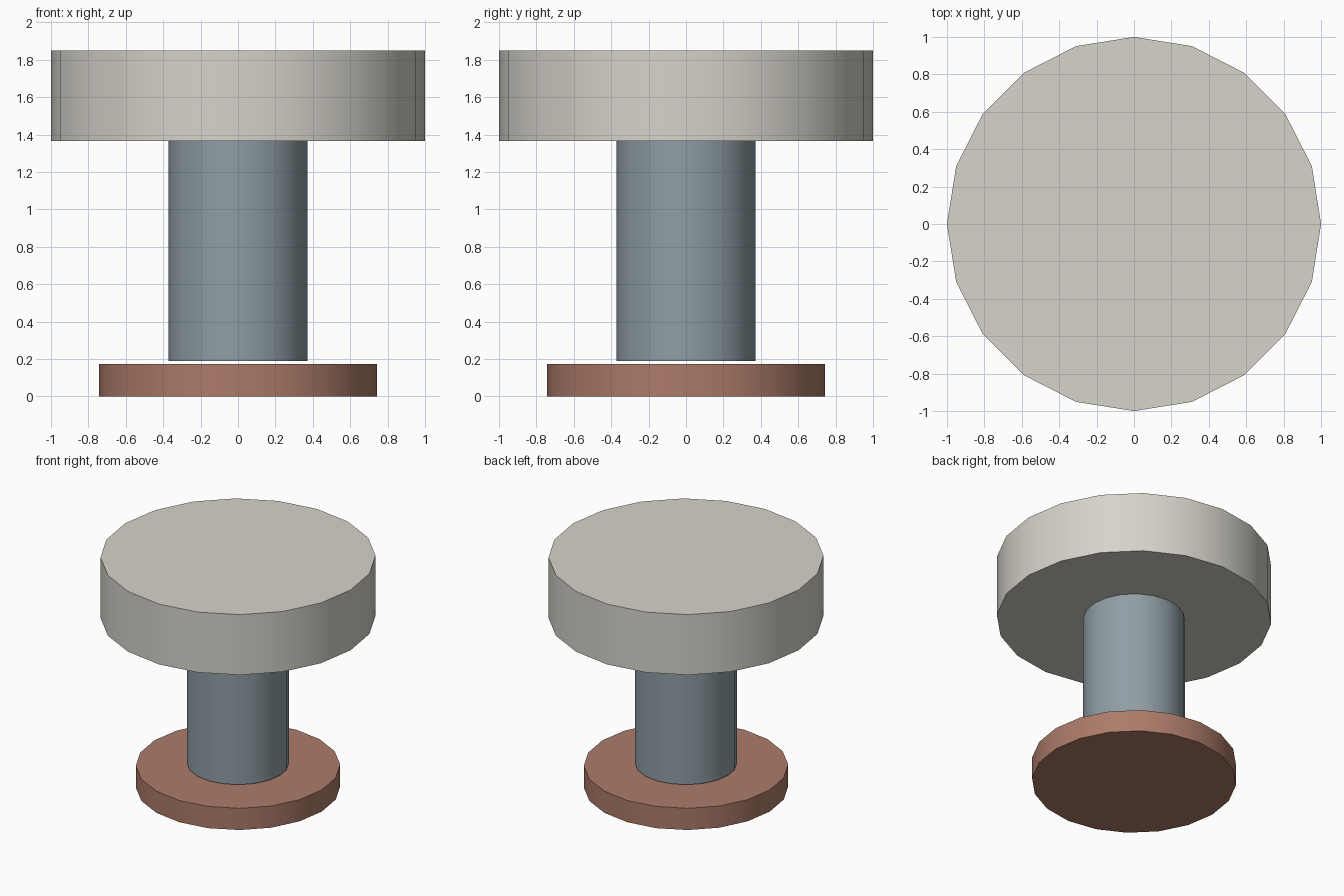
import bpy
import math

if "Cube" in bpy.data.objects:
    bpy.data.objects.remove(bpy.data.objects["Cube"])


def srgb(r, g, b):
    def lin(c):
        c /= 255
        return c / 12.92 if c <= 0.04045 else ((c + 0.055) / 1.055) ** 2.4
    return (lin(r), lin(g), lin(b), 1.0)


def material(name, rgb):
    m = bpy.data.materials.new(name)
    m.diffuse_color = srgb(*rgb)
    m.use_nodes = True
    m.node_tree.nodes["Principled BSDF"].inputs["Base Color"].default_value = m.diffuse_color
    return m


def disc(name, radius, z0, z1, mat):
    """Upright 20-sided cylinder with a smooth wall and sharp rims."""
    bpy.ops.mesh.primitive_cylinder_add(vertices=20, radius=radius, depth=z1 - z0,
                                        location=(0, 0, (z0 + z1) / 2))
    ob = bpy.context.object
    ob.name = name
    ob.data.materials.append(mat)
    bpy.ops.object.shade_smooth_by_angle(angle=math.radians(30))
    return ob


# Wall plate, floating just below the stem
disc("base_plate", 0.743, 0.0, 0.174, material("copper brown", (172, 123, 105)))
# Stem
disc("stem", 0.371, 0.19, 1.364, material("blue grey", (143, 158, 165)))
# Wide cap
disc("cap", 1.0, 1.364, 1.848, material("warm light grey", (214, 211, 202)))
